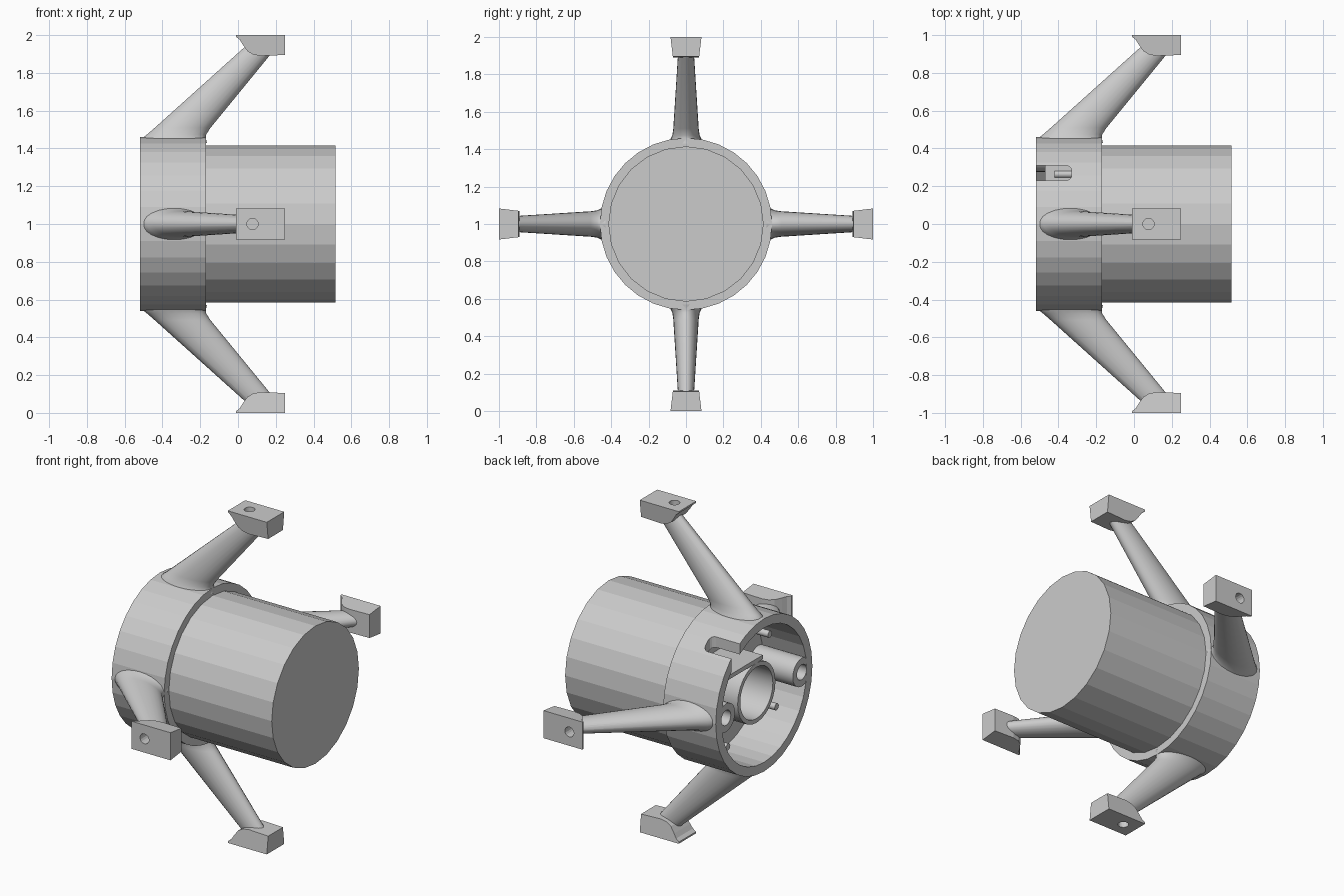
import bpy, bmesh
from math import pi, cos, sin, radians
from mathutils import Matrix

if "Cube" in bpy.data.objects:
    bpy.data.objects.remove(bpy.data.objects["Cube"])

AXIS = Matrix.Translation((0, 0, 1))      # main axis runs along x at z = 1


def make(name, verts, faces, matrix=AXIS, smooth=False):
    me = bpy.data.meshes.new(name)
    me.from_pydata([matrix @ Matrix.Translation(v).translation for v in verts], [], faces)
    bm = bmesh.new()
    bm.from_mesh(me)
    bmesh.ops.recalc_face_normals(bm, faces=bm.faces)
    bm.to_mesh(me)
    bm.free()
    ob = bpy.data.objects.new(name, me)
    bpy.context.collection.objects.link(ob)
    if smooth:
        bpy.ops.object.select_all(action='DESELECT')
        ob.select_set(True)
        bpy.context.view_layer.objects.active = ob
        bpy.ops.object.shade_smooth_by_angle(angle=radians(35))
    return ob


def lathe(name, profile, n, y=0, z=0, closed=True, smooth=False):
    """Revolve (x, r) points round an x-parallel axis; open profiles get end caps."""
    m = len(profile)
    verts = [(x, y + r * cos(2 * pi * i / n), z + r * sin(2 * pi * i / n))
             for i in range(n) for x, r in profile]
    faces = []
    for i in range(n):
        a, b = i * m, (i + 1) % n * m
        for j in range(m if closed else m - 1):
            k = (j + 1) % m
            faces.append((a + j, a + k, b + k, b + j))
    if not closed:
        faces += [[i * m for i in range(n)], [i * m + m - 1 for i in range(n)]]
    return make(name, verts, faces, smooth=smooth)


def prism(name, points, lo, hi, matrix=AXIS):
    """Extrude (x, y) outline from z = lo to z = hi."""
    n = len(points)
    verts = [(x, y, lo) for x, y in points] + [(x, y, hi) for x, y in points]
    faces = [range(n), range(n, 2 * n)]
    faces += [(i, (i + 1) % n, n + (i + 1) % n, n + i) for i in range(n)]
    return make(name, verts, [list(f) for f in faces], matrix)


def cut(ob, cutter):
    mod = ob.modifiers.new("cut", 'BOOLEAN')
    mod.operation, mod.solver, mod.object = 'DIFFERENCE', 'EXACT', cutter
    bpy.context.view_layer.objects.active = ob
    bpy.ops.object.modifier_apply(modifier=mod.name)
    bpy.data.objects.remove(cutter)


# Motor body
lathe("motor_body", [(-0.21, 0.415), (0.515, 0.415)], 24, closed=False)

# Housing cup, open at the -x end, with a rounded cable slot
cup = lathe("housing", [(-0.52, 0.46), (-0.17, 0.46), (-0.17, 0.40),
                        (-0.22, 0.40), (-0.22, 0.405), (-0.52, 0.405)], 32)
end = [(-0.36 + 0.03 * cos(a), 0.27 + s * 0.01 + 0.03 * sin(a))
       for s, a0 in ((-1, -pi / 2), (1, 0)) for a in [a0 + k * pi / 8 for k in range(5)]]
cut(cup, prism("slot_cutter", [(-0.6, 0.23)] + end + [(-0.6, 0.31)], 0.25, 0.6))

# Cavity fittings: floor, centre tube, screw bosses, pegs, cable shelf
lathe("cavity_floor", [(-0.23, 0.41), (-0.2, 0.41)], 32, closed=False)
lathe("centre_tube", [(-0.47, 0.18), (-0.22, 0.18), (-0.22, 0.155), (-0.47, 0.155)],
      24, smooth=True)
for side in (-1, 1):
    lathe("screw_boss", [(-0.519, 0.085), (-0.22, 0.085), (-0.22, 0.045), (-0.519, 0.045)],
          20, y=side * 0.36, smooth=True)
for k in range(4):
    a = radians(37 + 90 * k)
    lathe("peg", [(-0.42, 0.02), (-0.22, 0.02)], 12, 0.33 * cos(a), 0.33 * sin(a),
          closed=False, smooth=True)
prism("cable_shelf", [(-0.47, -0.06), (-0.22, -0.06), (-0.22, 0.34), (-0.47, 0.34)], 0.18, 0.205)

# Four swept arms with mounting feet
SECTIONS = [  # radius, x start, x end, half width
    (0.43, -0.515, -0.165, 0.092), (0.455, -0.505, -0.17, 0.082),
    (0.475, -0.48, -0.168, 0.073), (0.51, -0.44, -0.145, 0.068), (0.95, 0.05, 0.215, 0.04)]
FOOT = [(-0.01, 1.0), (0.25, 1.0), (0.25, 0.895), (0.12, 0.89), (0.08, 0.897),
        (0.05, 0.915), (0.025, 0.95), (0.01, 0.975), (-0.01, 0.99)]
N = 24
for k, label in enumerate(("top", "left", "bottom", "right")):
    turn = AXIS @ Matrix.Rotation(k * pi / 2, 4, 'X')
    verts = [((x0 + x1) / 2 + (x1 - x0) / 2 * cos(2 * pi * i / N), w * sin(2 * pi * i / N), r)
             for r, x0, x1, w in SECTIONS for i in range(N)]
    faces = [(s * N + i, s * N + (i + 1) % N, (s + 1) * N + (i + 1) % N, (s + 1) * N + i)
             for s in range(len(SECTIONS) - 1) for i in range(N)]
    faces += [list(range(N)), list(range(len(verts) - N, len(verts)))]
    make(label + "_arm", verts, faces, turn, smooth=True)

    # Foot block, slightly narrower toward the axis
    n = len(FOOT)
    verts = [(x, s * (0.083 - 0.12 * (1 - r)), r) for s in (-1, 1) for x, r in FOOT]
    faces = [list(range(n)), list(range(n, 2 * n))]
    faces += [(i, (i + 1) % n, n + (i + 1) % n, n + i) for i in range(n)]
    foot = make(label + "_foot", verts, faces, turn)
    hole = [(0.077 + 0.03 * cos(2 * pi * i / 16), 0.03 * sin(2 * pi * i / 16)) for i in range(16)]
    for part in (foot, bpy.data.objects[label + "_arm"]):
        cut(part, prism("hole_cutter", hole, 0.93, 1.1, turn))
